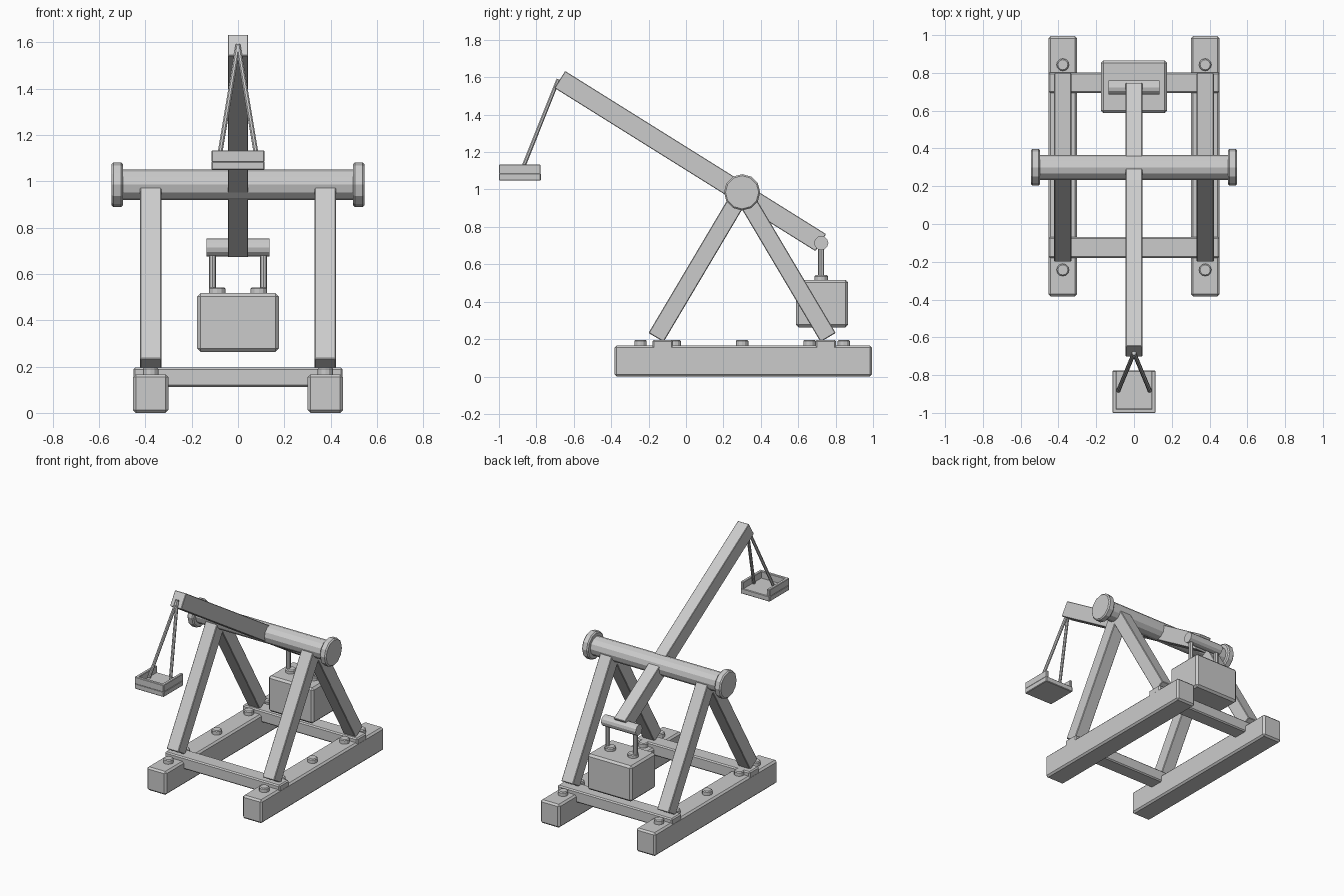
import bpy, bmesh
from math import radians, pi, hypot
from mathutils import Vector, Matrix

if "Cube" in bpy.data.objects:
    bpy.data.objects.remove(bpy.data.objects["Cube"])


def finish(name, bm, matrix, bevel):
    if bevel:
        sharp = [e for e in bm.edges if len(e.link_faces) == 2 and e.calc_face_angle() > radians(60)]
        bmesh.ops.bevel(bm, geom=sharp, offset=bevel, segments=1, affect='EDGES')
    bm.transform(matrix)
    bmesh.ops.recalc_face_normals(bm, faces=bm.faces)
    mesh = bpy.data.meshes.new(name)
    bm.to_mesh(mesh)
    bm.free()
    ob = bpy.data.objects.new(name, mesh)
    bpy.context.collection.objects.link(ob)
    return ob


def box(name, loc, size, tilt=0.0, bevel=0.008):
    """Box centred at loc, tilted about the x axis."""
    bm = bmesh.new()
    bmesh.ops.create_cube(bm, size=1, matrix=Matrix.Diagonal((*size, 1)))
    return finish(name, bm, Matrix.Translation(loc) @ Matrix.Rotation(tilt, 4, 'X'), bevel)


def rod(name, a, b, r, sides=12, bevel=0.0):
    """Cylinder running from a to b."""
    a, b = Vector(a), Vector(b)
    bm = bmesh.new()
    bmesh.ops.create_cone(bm, cap_ends=True, segments=sides, radius1=r, radius2=r, depth=(b - a).length)
    rot = (b - a).to_track_quat('Z', 'Y').to_matrix().to_4x4()
    return finish(name, bm, Matrix.Translation((a + b) / 2) @ rot, bevel)


AY, AZ = 0.30, 0.985   # axle centre
RX = 0.377             # side frame offset

for side, s in (("left", -1), ("right", 1)):
    # Ground rail and its bolts
    box(f"{side}_rail", (s * RX, 0.306, 0.083), (0.152, 1.378, 0.166), bevel=0.012)
    for i, off in enumerate((-0.543, -0.36, 0, 0.36, 0.543)):
        y = AY + off
        rod(f"{side}_rail_bolt_{i}", (s * RX, y, 0.15), (s * RX, y, 0.196), 0.033, bevel=0.006)
    # A-frame legs meeting inside the axle
    for end, d in (("front", -1), ("back", 1)):
        foot = Vector((s * RX, AY + d * 0.46, 0.209))
        top = Vector((s * RX, AY, AZ))
        v = top - foot
        tilt = Vector((v.z, -v.y)).angle_signed(Vector((1, 0)))
        box(f"{side}_{end}_leg", (foot + top) / 2, (0.092, 0.094, v.length), tilt, 0.004)
    # Axle end cap
    rod(f"{side}_axle_cap", (s * 0.497, AY, AZ), (s * 0.546, AY, AZ), 0.097, bevel=0.008)
    # Weight hanger and its mount
    rod(f"{side}_hanger_rod", (s * 0.11, 0.723, 0.50), (s * 0.11, 0.723, 0.714), 0.016, 8)
    rod(f"{side}_hanger_mount", (s * 0.09, 0.723, 0.50), (s * 0.09, 0.723, 0.542), 0.036, bevel=0.006)
    # Sling rope and tray side wall
    rod(f"{side}_sling_rope", (0, -0.683, 1.588), (s * 0.083, -0.882, 1.09), 0.011, 8)
    box(f"{side}_tray_wall", (s * 0.103, -0.888, 1.108), (0.022, 0.222, 0.05), bevel=0.003)

# Cross beams joining the rails
for end, y in (("front", -0.125), ("back", 0.748)):
    box(f"{end}_cross_beam", (0, y, 0.154), (0.904, 0.11, 0.084))

# Axle
rod("axle", (-0.51, AY, AZ), (0.51, AY, AZ), 0.066)

# Throwing arm
box("throwing_arm", (0, 0.023, 1.152), (0.088, 1.645, 0.107), radians(-32), 0.003)

# Counterweight and the pin it hangs from
rod("counterweight_pin", (-0.136, 0.723, 0.714), (0.136, 0.723, 0.714), 0.038)
box("counterweight", (0, 0.727, 0.390), (0.352, 0.278, 0.254), bevel=0.014)

# Sling tray, open towards the back
box("tray_base", (0, -0.888, 1.067), (0.23, 0.224, 0.038), bevel=0.004)
box("tray_front_wall", (0, -0.989, 1.108), (0.228, 0.022, 0.05), bevel=0.003)
